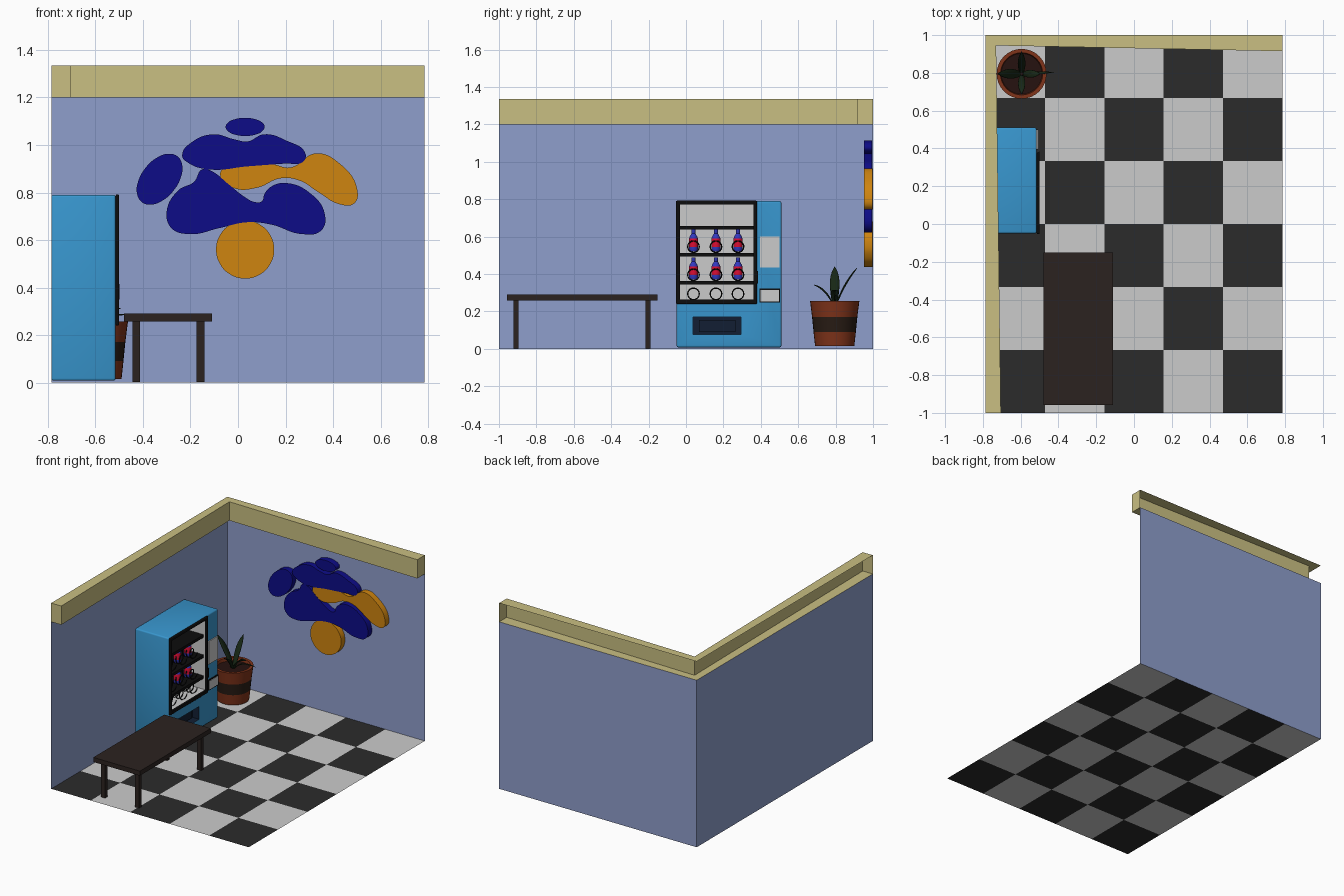
import bpy, bmesh, math
from mathutils import Vector

if "Cube" in bpy.data.objects:
    bpy.data.objects.remove(bpy.data.objects["Cube"])


def mat(name, *rgb):
    """Material from display (sRGB) values."""
    m = bpy.data.materials.new(name)
    m.diffuse_color = (*[((c + .055) / 1.055) ** 2.4 if c > .04 else c / 12.92 for c in rgb], 1)
    m.use_nodes = True
    m.node_tree.nodes["Principled BSDF"].inputs["Base Color"].default_value = m.diffuse_color
    return m


WALL = mat("wall_blue", .56, .62, .8)
TAN = mat("tan", .79, .75, .51)
LIGHT = mat("light_grey", .906, .906, .906)
DARK = mat("dark_tile", .17, .17, .17)
NAVY = mat("navy", .05, .045, .53)
ORANGE = mat("orange", .81, .52, .06)
BLUE = mat("machine_blue", .22, .59, .81)
BLACK = mat("black", .05, .05, .05)
SLOT = mat("slot_navy", .07, .12, .2)
WOOD = mat("dark_wood", .17, .135, .125)
CLAY = mat("clay", .5, .2, .1)
BAND = mat("pot_band", .16, .11, .08)
SOIL = mat("soil", .15, .07, .06)
LEAF = mat("leaf_green", .09, .15, .08)
BOTTLE = mat("bottle_blue", .2, .22, .75)
RED = mat("label_red", .85, .05, .2)


def obj(name, bm, *mats):
    me = bpy.data.meshes.new(name)
    bm.to_mesh(me)
    bm.free()
    o = bpy.data.objects.new(name, me)
    bpy.context.collection.objects.link(o)
    for m in mats:
        me.materials.append(m)
    return o


def activate(o):
    bpy.ops.object.select_all(action='DESELECT')
    o.select_set(True)
    bpy.context.view_layer.objects.active = o


def smooth(o):
    activate(o)
    bpy.ops.object.shade_smooth_by_angle(angle=math.radians(35))


def box(name, lo, hi, m, bevel=0):
    bm = bmesh.new()
    bmesh.ops.create_cube(bm, size=1)
    for v in bm.verts:
        v.co = Vector([lo[i] + (v.co[i] + .5) * (hi[i] - lo[i]) for i in range(3)])
    if bevel:
        bmesh.ops.bevel(bm, geom=bm.edges[:], offset=bevel, segments=3, profile=.5, affect='EDGES')
    return obj(name, bm, m)


def cut(o, cutter):
    activate(o)
    mod = o.modifiers.new("cut", 'BOOLEAN')
    mod.operation, mod.object, mod.solver = 'DIFFERENCE', cutter, 'EXACT'
    bpy.ops.object.modifier_apply(modifier=mod.name)


def lathe(name, profile, ids, centre, mats, n=32):
    """Revolve (r, z) points; ids gives the material of each band."""
    bm = bmesh.new()
    rings = [[bm.verts.new((centre[0] + r * math.cos(2 * math.pi * k / n),
                            centre[1] + r * math.sin(2 * math.pi * k / n),
                            centre[2] + z)) for k in range(n)] for r, z in profile]
    for a, b, i in zip(rings, rings[1:], ids):
        for k in range(n):
            j = (k + 1) % n
            bm.faces.new((a[k], a[j], b[j], b[k])).material_index = i
    bmesh.ops.remove_doubles(bm, verts=bm.verts, dist=1e-5)
    o = obj(name, bm, *mats)
    smooth(o)
    return o


def quads(name, faces, m):
    bm = bmesh.new()
    for f in faces:
        bm.faces.new([bm.verts.new(p) for p in f])
    bmesh.ops.remove_doubles(bm, verts=bm.verts, dist=1e-5)
    return obj(name, bm, m)


# Chequered floor, 5 x 6 tiles
X = .785
bm = bmesh.new()
V = [[bm.verts.new((-X + 2 * X * i / 5, -1 + j / 3, 0)) for j in range(7)] for i in range(6)]
for i in range(5):
    for j in range(6):
        f = bm.faces.new((V[i][j], V[i + 1][j], V[i + 1][j + 1], V[i][j + 1]))
        f.material_index = (i + j + 1) % 2
obj("floor", bm, LIGHT, DARK)

# Walls
quads("back_wall", [[(-X, 1, 0), (X, 1, 0), (X, 1, 1.2), (-X, 1, 1.2)]], WALL)
quads("left_wall", [[(-X, -1, 0), (-X, 1, 0), (-X, 1, 1.2), (-X, -1, 1.2)]], WALL)

# Cornice: channel open towards the outside, with closed ends
outer = [(X, 1), (-X, 1), (-X, -1)]
inner = [(X, .915), (-.73, .945), (-.705, -1)]
Z0, Z1 = 1.2, 1.335
faces = []
for k in range(2):
    a, b, c, d = outer[k], outer[k + 1], inner[k + 1], inner[k]
    faces += [[(*p, Z0) for p in (a, b, c, d)], [(*p, Z1) for p in (d, c, b, a)],
              [(*d, Z0), (*c, Z0), (*c, Z1), (*d, Z1)]]
for k in (0, 2):
    faces.append([(*outer[k], Z0), (*inner[k], Z0), (*inner[k], Z1), (*outer[k], Z1)])
quads("cornice", faces, TAN)


# Wall art: rounded slabs drawn as closed curves (front-view x, z in hundredths)
def slab(name, pts, m, shift=0):
    cu = bpy.data.curves.new(name, 'CURVE')
    cu.dimensions, cu.fill_mode, cu.extrude, cu.resolution_u = '2D', 'BOTH', .022, 8
    s = cu.splines.new('BEZIER')
    s.use_cyclic_u = True
    s.bezier_points.add(len(pts) - 1)
    for bp, (x, z) in zip(s.bezier_points, pts):
        bp.co = (x / 100, z / 100, 0)
        bp.handle_left_type = bp.handle_right_type = 'AUTO'
    o = bpy.data.objects.new(name, cu)
    bpy.context.collection.objects.link(o)
    o.location, o.rotation_euler = (0, .973 + shift, 0), (math.pi / 2, 0, 0)
    cu.materials.append(m)
    activate(o)
    bpy.ops.object.convert(target='MESH')
    smooth(bpy.context.object)


def ellipse(cx, cz, a, b, ang=0):
    ca, sa = math.cos(ang), math.sin(ang)
    ts = [math.pi * k / 6 for k in range(12)]
    return [(cx + a * math.cos(t) * ca - b * math.sin(t) * sa,
             cz + a * math.cos(t) * sa + b * math.sin(t) * ca) for t in ts]


slab("art_top_oval", ellipse(3, 107.6, 8.2, 3.8), NAVY)
slab("art_left_oval", ellipse(-33, 85.6, 12.2, 7.6, math.radians(52)), NAVY)
slab("art_disc", ellipse(3, 56, 12.2, 12.2), ORANGE, .002)
slab("art_upper_wave", [(-23.5, 95.5), (-19, 101.5), (-10, 104.5), (-2, 102.5), (4, 101.5), (11, 104.5),
                        (20, 102), (28.5, 96), (27, 92.7), (20, 92.2), (4, 91), (-12, 89.7), (-21, 92.5)],
     NAVY)
slab("art_orange_wave", [(-7.5, 88), (-4, 91), (14, 92), (22, 90.5), (33, 96.5), (43, 92), (50, 82),
                         (49, 75.5), (43, 75), (34, 80), (26, 85), (18, 86), (8, 82), (-2, 82)],
     ORANGE, .001)
slab("art_lower_wave", [(-15, 89.8), (-11.5, 89.2), (-4, 83.5), (3, 78), (7, 76), (10, 76.3), (11.2, 79.5),
                        (14, 82.5), (20, 84), (30, 80), (36.5, 71), (35, 64), (27, 62.5), (14, 66.5),
                        (4, 67.5), (-8, 65), (-20, 62.5), (-28, 65), (-30, 72), (-25, 81), (-18.5, 84.5)],
     NAVY)

# Vending machine cabinet with window and dispenser recesses
cabinet = box("machine_cabinet", (-.785, -.05, .008), (-.515, .51, .79), BLUE, .01)
frame = box("window_frame", (-.515, -.054, .24), (-.5, .38, .792), BLACK, .006)
window = ((-.73, -.033, .265), (-.4, .36, .772))
slot = ((-.57, .037, .077), (-.4, .295, .17))
for c_lo, c_hi in (window, slot):
    cutter = box("cutter", c_lo, c_hi, BLUE)
    cutter.hide_render = True
    cut(cabinet, cutter)
    if c_lo is window[0]:
        cut(frame, cutter)
    bpy.data.objects.remove(cutter)
cabinet.data.materials.clear()
for m in (BLUE, LIGHT, SLOT):
    cabinet.data.materials.append(m)
for p in cabinet.data.polygons:
    p.material_index = 0
    for i, (lo, hi) in enumerate((window, slot)):
        if p.center.x < -.52 and all(lo[k] - .001 < p.center[k] < hi[k] + .001 for k in range(3)):
            p.material_index = i + 1
smooth(cabinet)
box("dispenser_flap", (-.56, .07, .09), (-.55, .265, .155), SLOT)
box("keypad_panel", (-.516, .395, .435), (-.508, .5, .6), LIGHT)
box("coin_frame", (-.516, .392, .247), (-.508, .503, .322), BLACK)
box("coin_panel", (-.51, .399, .254), (-.505, .496, .315), LIGHT)
box("door_handle", (-.503, .37, .35), (-.499, .385, .415), BLACK)

# Shelves, spirals and bottles
for z in (.648, .503, .353):
    box("shelf", (-.73, -.033, z - .01), (-.525, .36, z + .01), BLACK)
for z in (.546, .396, .294):
    for y in (.04, .16, .278):
        cu = bpy.data.curves.new("spiral", 'CURVE')
        cu.dimensions, cu.bevel_depth, cu.bevel_resolution = '3D', .0035, 1
        n = 96
        s = cu.splines.new('POLY')
        s.points.add(n)
        for k, p in enumerate(s.points):
            t = 2 * math.pi * k / 16
            p.co = (-.72 + .18 * k / n, y + .031 * math.cos(t), z + .031 * math.sin(t), 1)
        o = bpy.data.objects.new("spiral", cu)
        bpy.context.collection.objects.link(o)
        cu.materials.append(BLACK)
        if z > .3:
            lathe("bottle", [(0, 0), (.02, 0), (.024, .008), (.024, .025), (.024, .07), (.02, .08),
                             (.01, .098), (.011, .1), (.011, .118), (0, .118)],
                  [0, 0, 0, 1, 0, 0, 0, 0, 0], (-.595, y, z - .026), (BOTTLE, RED), 16)

# Bench
box("bench_top", (-.48, -.957, .258), (-.11, -.152, .291), WOOD)
for x in (-.428, -.158):
    for y in (-.908, -.203):
        box("bench_leg", (x - .016, y - .013, .002), (x + .016, y + .013, .26), WOOD)

# Plant pot with dark band and soil
PX, PY = -.595, .795
lathe("plant_pot", [(0, .015), (.105, .015), (.113, .09), (.121, .17), (.132, .257), (.112, .257),
                    (.108, .235), (0, .235)], [0, 0, 1, 0, 0, 0, 2], (PX, PY, 0), (CLAY, BAND, SOIL))


def leaf(ang, reach, top, rise, width):
    """Creased blade following a bent path from the soil to its tip."""
    d = Vector((math.cos(ang), math.sin(ang), 0))
    side = Vector((-d.y, d.x, 0))
    base = Vector((PX, PY, .23)) + d * .01
    mid = base + d * reach * .3 + Vector((0, 0, rise))
    tip = Vector((PX, PY, top)) + d * reach
    bm = bmesh.new()
    rows = []
    for k in range(9):
        t = k / 8
        c = base * (1 - t) ** 2 + mid * 2 * t * (1 - t) + tip * t * t
        w = width * (.45 + 1.1 * t) * (1 - t ** 3) / 1.05 + .0005
        rows.append([bm.verts.new(c + side * w * s + Vector((0, 0, .25 * w * abs(s))) + d * -.2 * w * abs(s))
                     for s in (-1, 0, 1)])
    for a, b in zip(rows, rows[1:]):
        for i in (0, 1):
            bm.faces.new((a[i], a[i + 1], b[i + 1], b[i]))
    o = obj("leaf", bm, LEAF)
    o.modifiers.new("thickness", 'SOLIDIFY').thickness = .004
    smooth(o)


leaf(math.pi, .13, .44, .1, .03)
leaf(math.pi / 2, .12, .43, .1, .024)
leaf(-math.pi / 2, .11, .34, .08, .022)
leaf(0, .1, .31, .08, .024)
leaf(.05, .17, .28, .07, .008)
